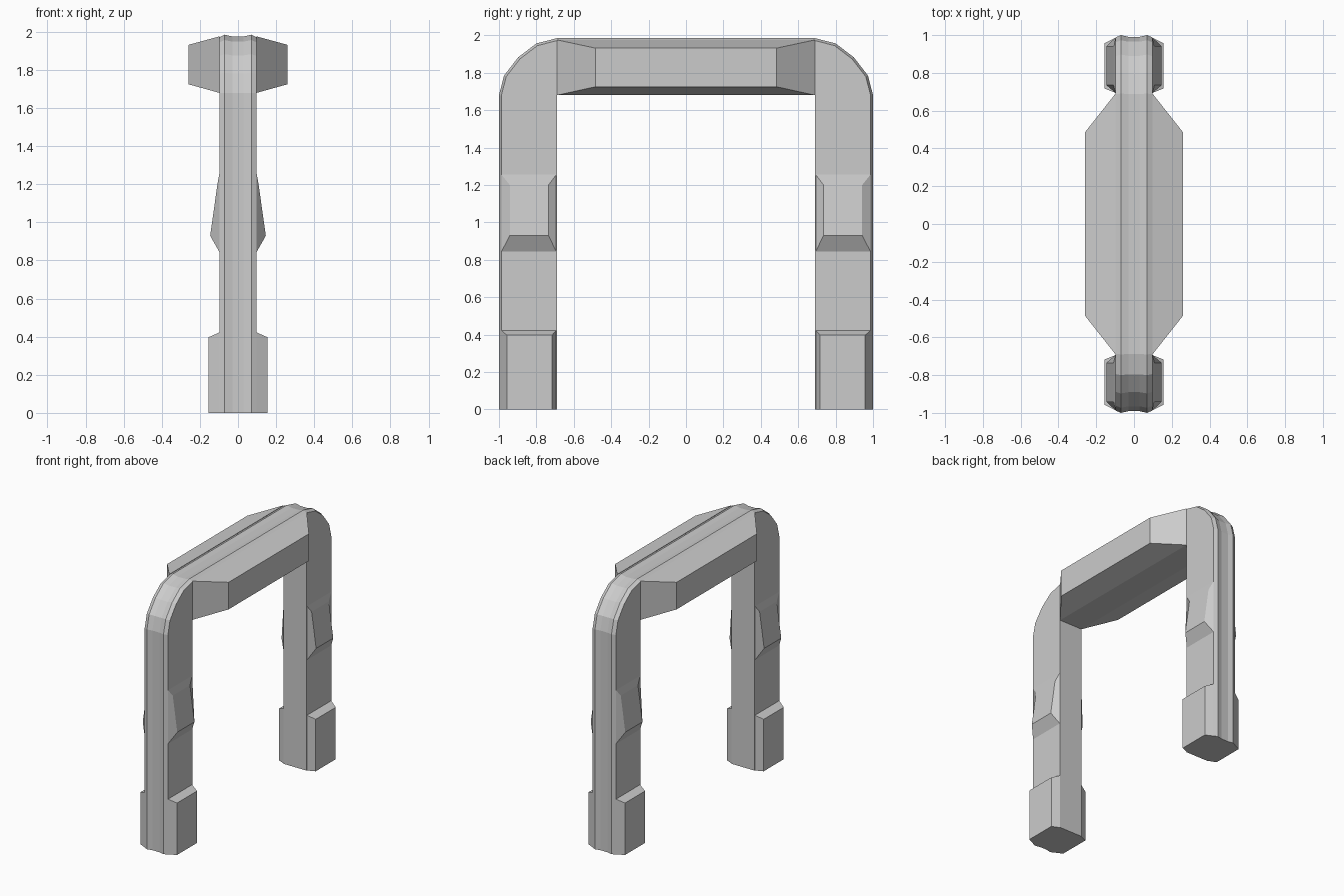
import bpy, bmesh
from mathutils import Vector

if "Cube" in bpy.data.objects:
    bpy.data.objects.remove(bpy.data.objects["Cube"])


def make_object(name, bm, mirror=(False, False)):
    bmesh.ops.recalc_face_normals(bm, faces=bm.faces)
    mesh = bpy.data.meshes.new(name)
    bm.to_mesh(mesh)
    bm.free()
    ob = bpy.data.objects.new(name, mesh)
    bpy.context.collection.objects.link(ob)
    if any(mirror):
        mod = ob.modifiers.new("Mirror", 'MIRROR')
        mod.use_axis = (mirror[0], mirror[1], False)
        mod.use_mirror_merge = False
    return ob


def side_pad(name, base, top, x_base, x_low, x_high, mirror):
    """Tapered block on the +x side; base and top are (y0, y1, z0, z1)."""
    bm = bmesh.new()

    def ring(rect, xl, xh):
        y0, y1, z0, z1 = rect
        return [bm.verts.new(p) for p in
                ((xl, y0, z0), (xl, y1, z0), (xh, y1, z1), (xh, y0, z1))]
    a, b = ring(base, x_base, x_base), ring(top, x_low, x_high)
    bm.faces.new(b)
    bm.faces.new(a)
    for i in range(4):
        j = (i + 1) % 4
        bm.faces.new((a[i], a[j], b[j], b[i]))
    return make_object(name, bm, mirror)


# Arch frame: two legs and a crossbar with rounded outer corners
half = [(1, 0), (1, 1.68), (0.973, 1.785), (0.897, 1.883), (0.8, 1.957), (0.69, 1.985)]
outer = [Vector(p) for p in half + [(-y, z) for y, z in reversed(half)]]
inner = [(-0.69, 0), (-0.69, 1.68), (0.69, 1.68), (0.69, 0)]
# Grooved outer edge as (x, inset)
section = [(-0.098, 0.013), (-0.07, 0), (-0.03, 0.009),
           (0.03, 0.009), (0.07, 0), (0.098, 0.013)]

bm = bmesh.new()
rails = []
for x, inset in section:
    rail = []
    for i, p in enumerate(outer):
        t = Vector((0, 0))
        if i > 0:
            t += (p - outer[i - 1]).normalized()
        if i < len(outer) - 1:
            t += (outer[i + 1] - p).normalized()
        t.normalize()
        q = p + Vector((-t.y, t.x)) * inset
        if i in (0, len(outer) - 1):
            q.y = 0
        rail.append(bm.verts.new((x, q.x, q.y)))
    rails.append(rail)
for a, b in zip(rails, rails[1:]):
    for i in range(len(a) - 1):
        bm.faces.new((a[i], a[i + 1], b[i + 1], b[i]))
left, right = ([bm.verts.new((x, y, z)) for y, z in inner] for x in (-0.098, 0.098))
for i in range(3):
    bm.faces.new((left[i], left[i + 1], right[i + 1], right[i]))
bm.faces.new(rails[0] + left)
bm.faces.new(rails[-1] + right)
bm.faces.new([r[0] for r in rails] + [right[3], left[3]])
bm.faces.new([r[-1] for r in rails] + [right[0], left[0]])
make_object("arch_frame", bm)

# Wide tapered wings on the crossbar
side_pad("crossbar_wing", (-0.69, 0.69, 1.68, 1.976), (-0.485, 0.485, 1.725, 1.932),
         0.098, 0.26, 0.26, (True, False))
# Sloped pads halfway up the legs
side_pad("leg_pad", (0.694, 0.986, 0.845, 1.255), (0.735, 0.942, 0.93, 1.2),
         0.098, 0.146, 0.108, (True, True))
# Thick blocks at the feet
side_pad("foot_block", (0.694, 0.986, 0, 0.422), (0.717, 0.958, 0, 0.397),
         0.098, 0.155, 0.155, (True, True))
